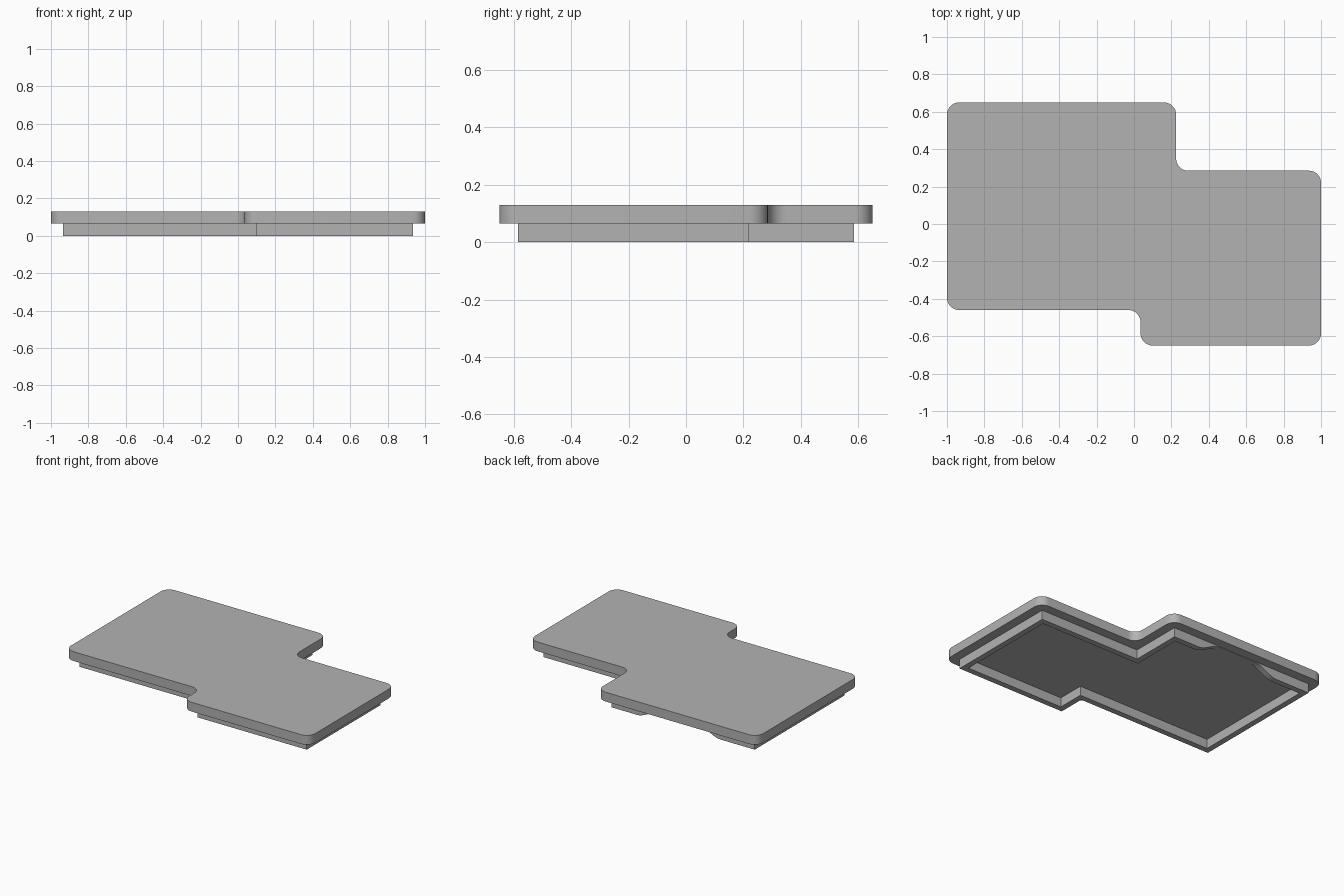
import bpy, bmesh, math
from mathutils import Vector

if "Cube" in bpy.data.objects:
    bpy.data.objects.remove(bpy.data.objects["Cube"])

RIM_H, TOP = 0.065, 0.129          # rim height, top of the plate
INSET, WALL, RADIUS = 0.065, 0.04, 0.065

grey = bpy.data.materials.new("plain grey")
grey.use_nodes = True
colour = (0.45, 0.45, 0.45, 1)
grey.diffuse_color = colour
grey.node_tree.nodes["Principled BSDF"].inputs["Base Color"].default_value = colour

# Stepped outline, counter-clockwise
OUTLINE = [Vector(p) for p in [(-1, -0.46), (0.035, -0.46), (0.035, -0.65), (1, -0.65),
                               (1, 0.285), (0.225, 0.285), (0.225, 0.65), (-1, 0.65)]]


def edge_dirs(pts, i):
    """Unit directions of the edges entering and leaving a corner."""
    return ((pts[i] - pts[i - 1]).normalized(),
            (pts[(i + 1) % len(pts)] - pts[i]).normalized())


def inset(pts, d):
    """Shrink a right-angled outline by d."""
    out = []
    for i, p in enumerate(pts):
        a, b = edge_dirs(pts, i)
        out.append(p + d * (Vector((-a.y, a.x)) + Vector((-b.y, b.x))))
    return out


def rounded(pts, r, steps=8):
    """Replace every right-angled corner with an arc."""
    out = []
    for i, p in enumerate(pts):
        a, b = edge_dirs(pts, i)
        centre = p - a * r + b * r
        for k in range(steps + 1):
            t = k / steps * math.pi / 2
            out.append(centre - b * r * math.cos(t) + a * r * math.sin(t))
    return out


def make_object(name, bm):
    bmesh.ops.recalc_face_normals(bm, faces=bm.faces)
    mesh = bpy.data.meshes.new(name)
    bm.to_mesh(mesh)
    bm.free()
    mesh.materials.append(grey)
    obj = bpy.data.objects.new(name, mesh)
    bpy.context.collection.objects.link(obj)
    return obj


def prism(name, pts, offset):
    """Close a 3D outline and extrude it along offset."""
    bm = bmesh.new()
    face = bm.faces.new([bm.verts.new(p) for p in pts])
    ext = bmesh.ops.extrude_face_region(bm, geom=[face], use_keep_orig=True)
    verts = [g for g in ext["geom"] if isinstance(g, bmesh.types.BMVert)]
    bmesh.ops.translate(bm, verts=verts, vec=offset)
    return make_object(name, bm)


# Cover plate with rounded corners
plate = prism("cover_plate", [(p.x, p.y, RIM_H) for p in rounded(OUTLINE, RADIUS)],
              (0, 0, TOP - RIM_H))
bpy.ops.object.select_all(action="DESELECT")
plate.select_set(True)
bpy.context.view_layer.objects.active = plate
bpy.ops.object.shade_smooth_by_angle(angle=math.radians(30))

# Thin locating rim under the plate
bm = bmesh.new()
outer = inset(OUTLINE, INSET)
inner = inset(outer, WALL)
loops = [[bm.verts.new((p.x, p.y, z)) for p in pts]
         for pts, z in [(outer, 0), (outer, RIM_H), (inner, RIM_H), (inner, 0)]]
for a, b in zip(loops, loops[1:] + loops[:1]):
    for i in range(len(a)):
        j = (i + 1) % len(a)
        bm.faces.new((a[i], a[j], b[j], b[i]))
rim = make_object("locating_rim", bm)

# Curved finger notch in the back wall of the rim
CENTRE, HALF, FLAT, DEPTH, STEPS = -0.355, 0.32, 0.14, 0.061, 10
rise = [(HALF + (FLAT - HALF) * k / STEPS,
         DEPTH * (1 - math.cos(math.pi * k / STEPS)) / 2) for k in range(STEPS + 1)]
profile = [(HALF, -0.05)] + rise
profile += [(-x, z) for x, z in reversed(profile)]
cutter = prism("notch_cutter", [(CENTRE + x, 0.5, z) for x, z in profile], (0, 0.2, 0))
cutter.hide_render = True
cut = rim.modifiers.new("finger_notch", "BOOLEAN")
cut.operation = "DIFFERENCE"
cut.solver = "EXACT"
cut.object = cutter
bpy.context.view_layer.objects.active = rim
bpy.ops.object.modifier_apply(modifier=cut.name)
bpy.data.objects.remove(cutter)
